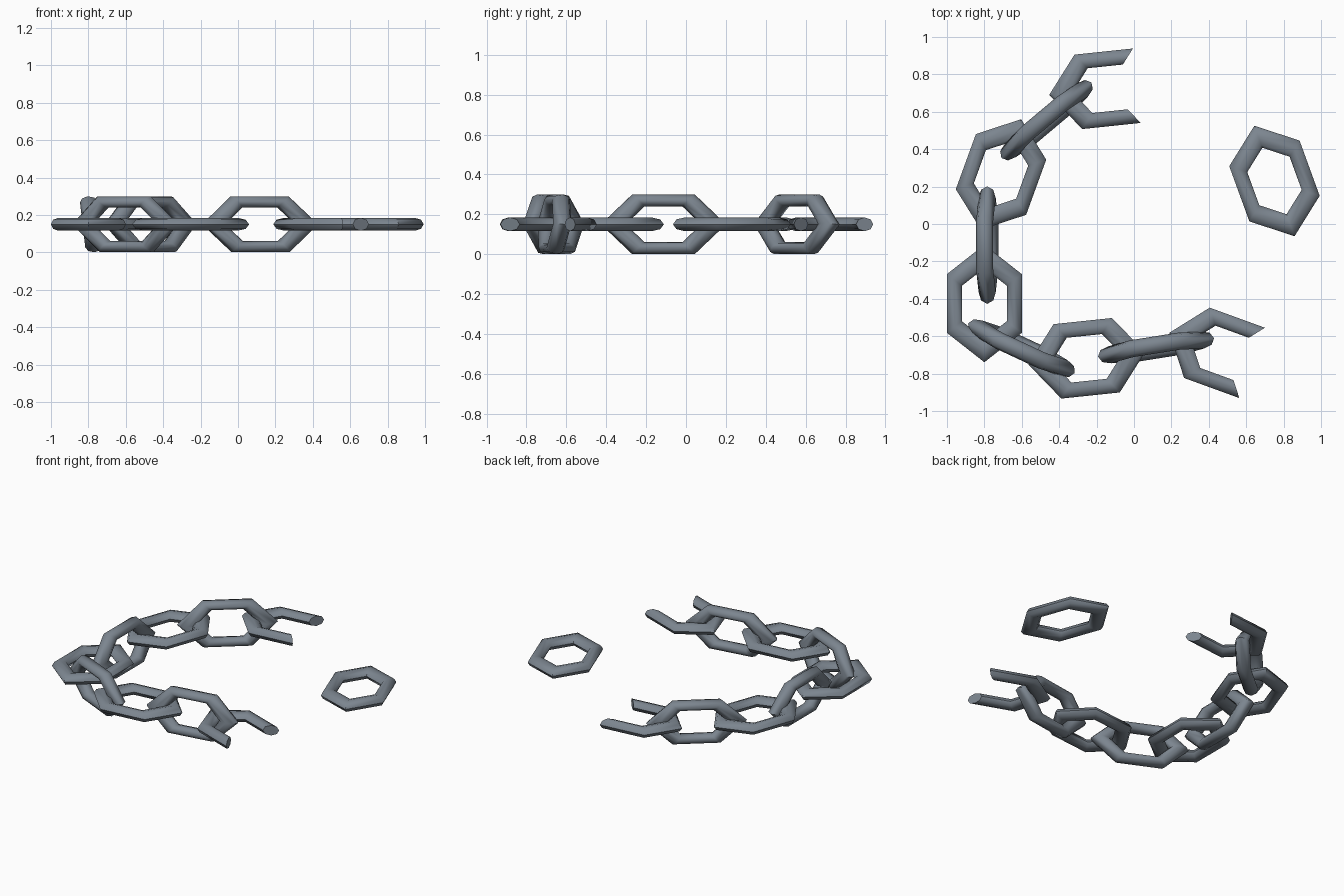
import bpy, bmesh, math
from mathutils import Matrix, Vector

if "Cube" in bpy.data.objects:
    bpy.data.objects.remove(bpy.data.objects["Cube"])

steel = bpy.data.materials.new("slate_steel")
steel.diffuse_color = (0.20, 0.235, 0.275, 1)
steel.use_nodes = True
steel.node_tree.nodes["Principled BSDF"].inputs["Base Color"].default_value = steel.diffuse_color

R, r = 0.185, 0.046      # ring radius and bar radius of a six-sided link
STRETCH = 1.36           # lengthening along the link
FLATTEN = 0.75           # the whole chain is squashed in height
SIDES = 8


def link(name, x, y, angle, upright=False, broken=False):
    bm = bmesh.new()
    # a broken link lacks the two bars meeting at its far tip
    stations = range(1, 6) if broken else range(6)
    rings = []
    for i in stations:
        a = math.radians(60 * i)
        ring = []
        for j in range(SIDES):
            b = 2 * math.pi * j / SIDES
            d = R + r * math.cos(b)
            ring.append(bm.verts.new((STRETCH * d * math.cos(a), d * math.sin(a), r * math.sin(b))))
        rings.append(ring)
    pairs = list(zip(rings, rings[1:]))
    if broken:
        bm.faces.new(rings[0])
        bm.faces.new(rings[-1])
    else:
        pairs.append((rings[-1], rings[0]))
    for p, q in pairs:
        for j in range(SIDES):
            k = (j + 1) % SIDES
            bm.faces.new((p[j], q[j], q[k], p[k]))
    # stand upright links on edge with a slight lean, then squash, turn and place
    roll = math.radians(85 if upright else 0)
    m = (Matrix.Translation(Vector((x, y, 0.15)))
         @ Matrix.Rotation(math.radians(angle), 4, 'Z')
         @ Matrix.Diagonal((1, 1, FLATTEN, 1))
         @ Matrix.Rotation(roll, 4, 'X'))
    bm.transform(m)
    bmesh.ops.recalc_face_normals(bm, faces=bm.faces[:])
    me = bpy.data.meshes.new(name)
    bm.to_mesh(me)
    bm.free()
    me.materials.append(steel)
    ob = bpy.data.objects.new(name, me)
    bpy.context.collection.objects.link(ob)
    bpy.context.view_layer.objects.active = ob
    ob.select_set(True)
    bpy.ops.object.shade_smooth_by_angle(angle=math.radians(50))
    ob.select_set(False)


# flat links lying in the ground plane
link("flat_link_left", -0.80, -0.425, 90)
link("flat_link_back", -0.711, 0.265, 70)
link("flat_link_front", -0.253, -0.718, 6)
link("loose_link", 0.751, 0.230, -70)
# broken links at the two ends
link("broken_link_back", -0.141, 0.723, 6, broken=True)
link("broken_link_front", 0.484, -0.689, -20, broken=True)
# upright links joining them
link("upright_link_left", -0.785, -0.113, 90, upright=True)
link("upright_link_back", -0.468, 0.555, 40, upright=True)
link("upright_link_corner", -0.602, -0.664, 155, upright=True)
link("upright_link_front", 0.118, -0.66, 9, upright=True)
